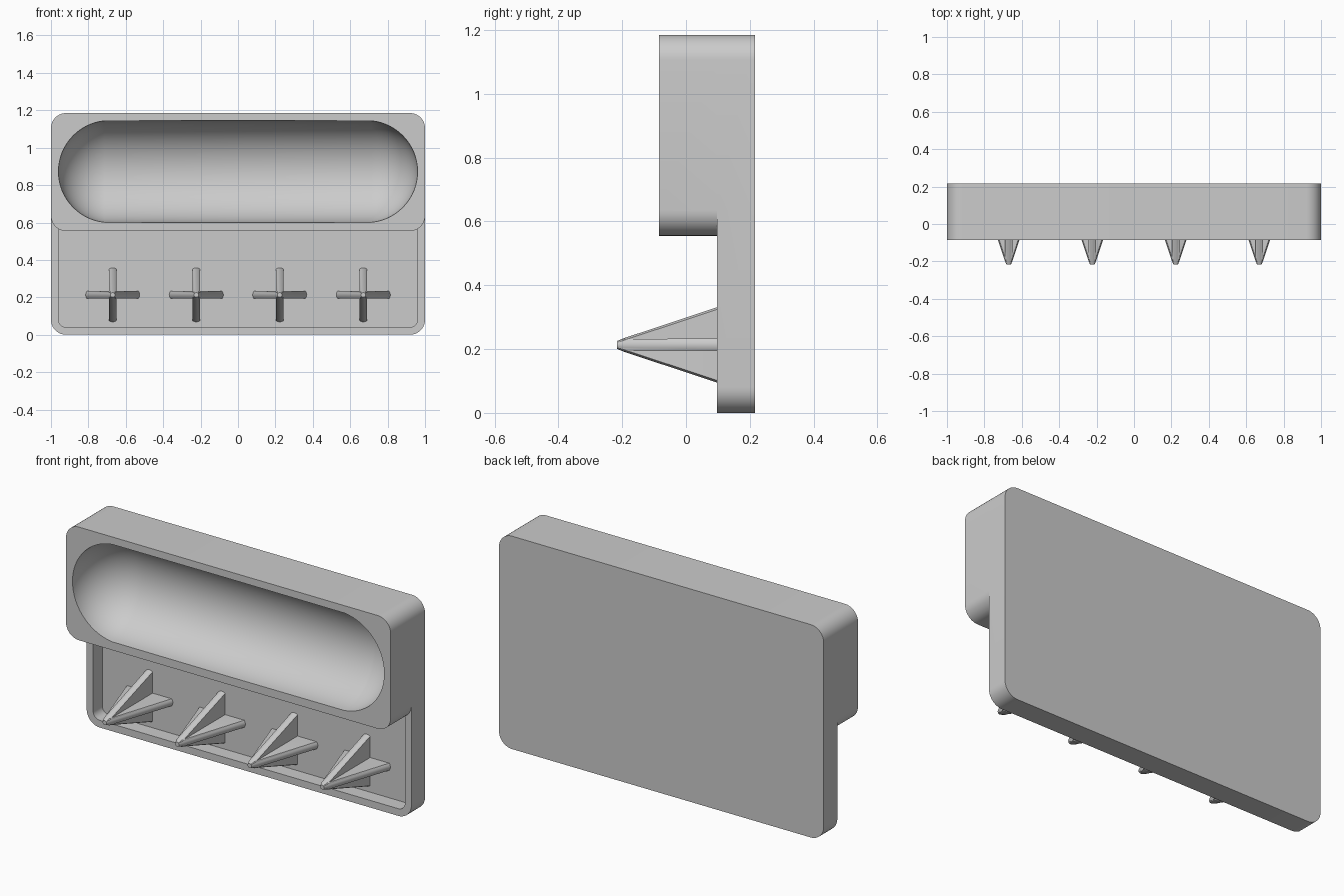
import bpy, bmesh, math
from mathutils import Matrix

if "Cube" in bpy.data.objects:
    bpy.data.objects.remove(bpy.data.objects["Cube"])

BACK, RIM, FRONT, FLOOR = 0.217, 0.097, -0.085, 0.177


def finish(bm, name):
    bmesh.ops.recalc_face_normals(bm, faces=bm.faces)
    me = bpy.data.meshes.new(name)
    bm.to_mesh(me)
    bm.free()
    ob = bpy.data.objects.new(name, me)
    bpy.context.collection.objects.link(ob)
    return ob


def loft(bm, sections):
    """Skin a list of closed rings of points and cap both ends."""
    rings = [[bm.verts.new(p) for p in s] for s in sections]
    n = len(rings[0])
    for a, b in zip(rings, rings[1:]):
        for i in range(n):
            j = (i + 1) % n
            bm.faces.new((a[i], a[j], b[j], b[i]))
    bm.faces.new(rings[0])
    bm.faces.new(rings[-1])


def rounded_slab(name, half_x, z0, z1, y0, y1, r, steps=10):
    outline = []
    corners = [(half_x - r, z1 - r), (r - half_x, z1 - r),
               (r - half_x, z0 + r), (half_x - r, z0 + r)]
    for k, (cx, cz) in enumerate(corners):
        for i in range(steps + 1):
            a = math.pi / 2 * (k + i / steps)
            outline.append((cx + r * math.cos(a), cz + r * math.sin(a)))
    bm = bmesh.new()
    loft(bm, [[(x, y, z) for x, z in outline] for y in (y0, y1)])
    return finish(bm, name)


def boolean(target, tool, op):
    mod = target.modifiers.new(op, 'BOOLEAN')
    mod.operation, mod.object, mod.solver = op, tool, 'EXACT'
    bpy.context.view_layer.objects.active = target
    bpy.ops.object.modifier_apply(modifier=mod.name)
    bpy.data.objects.remove(tool)


def smooth(ob):
    bpy.ops.object.select_all(action='DESELECT')
    ob.select_set(True)
    bpy.context.view_layer.objects.active = ob
    bpy.ops.object.shade_smooth_by_angle(angle=math.radians(30))


# back plate with a shallow tray behind the hooks
body = rounded_slab("rack_body", 1.0, 0.0, 1.185, RIM, BACK, 0.08)
boolean(body, rounded_slab("tray_cutter", 0.96, 0.04, 0.66, -0.5, FLOOR, 0.04),
        'DIFFERENCE')

# deep upper box
boolean(body, rounded_slab("upper_box", 1.0, 0.555, 1.185, FRONT, 0.2, 0.08),
        'UNION')

# capsule-shaped bowl: a sphere pulled apart along x
bm = bmesh.new()
bmesh.ops.create_uvsphere(bm, u_segments=64, v_segments=32, radius=0.2725,
                          matrix=Matrix.Rotation(math.pi / 2, 4, 'Y'))
for v in bm.verts:
    if abs(v.co.x) > 1e-4:
        v.co.x += math.copysign(0.6875, v.co.x)
    v.co.y = v.co.y * 0.965 + FRONT
    v.co.z += 0.8725
boolean(body, finish(bm, "bowl_cutter"), 'DIFFERENCE')
smooth(body)


# hooks: two crossed tapering fins with softly rounded edges
def fin_section(y, half_len, half_w):
    pts = []
    bulge = min(half_w * 0.35, half_len * 0.5)
    for s in (1, -1):
        for i in range(9):
            t = 1 - i / 4
            edge = half_len - bulge * t * t
            pts.append((s * half_w * t, y, s * edge))
    return pts


def make_hook(x):
    hook = None
    for turn in (0, math.pi / 2):
        bm = bmesh.new()
        loft(bm, [fin_section(-0.217, 0.012, 0.010),
                  fin_section(-0.195, 0.021, 0.019),
                  fin_section(FLOOR + 0.01, 0.148, 0.02)])
        bm.transform(Matrix.Translation((x, 0, 0.213)) @
                     Matrix.Rotation(turn, 4, 'Y'))
        fin = finish(bm, "hook")
        if hook:
            boolean(hook, fin, 'UNION')
        else:
            hook = fin
    smooth(hook)


for x in (-0.67, -0.223, 0.223, 0.67):
    make_hook(x)
